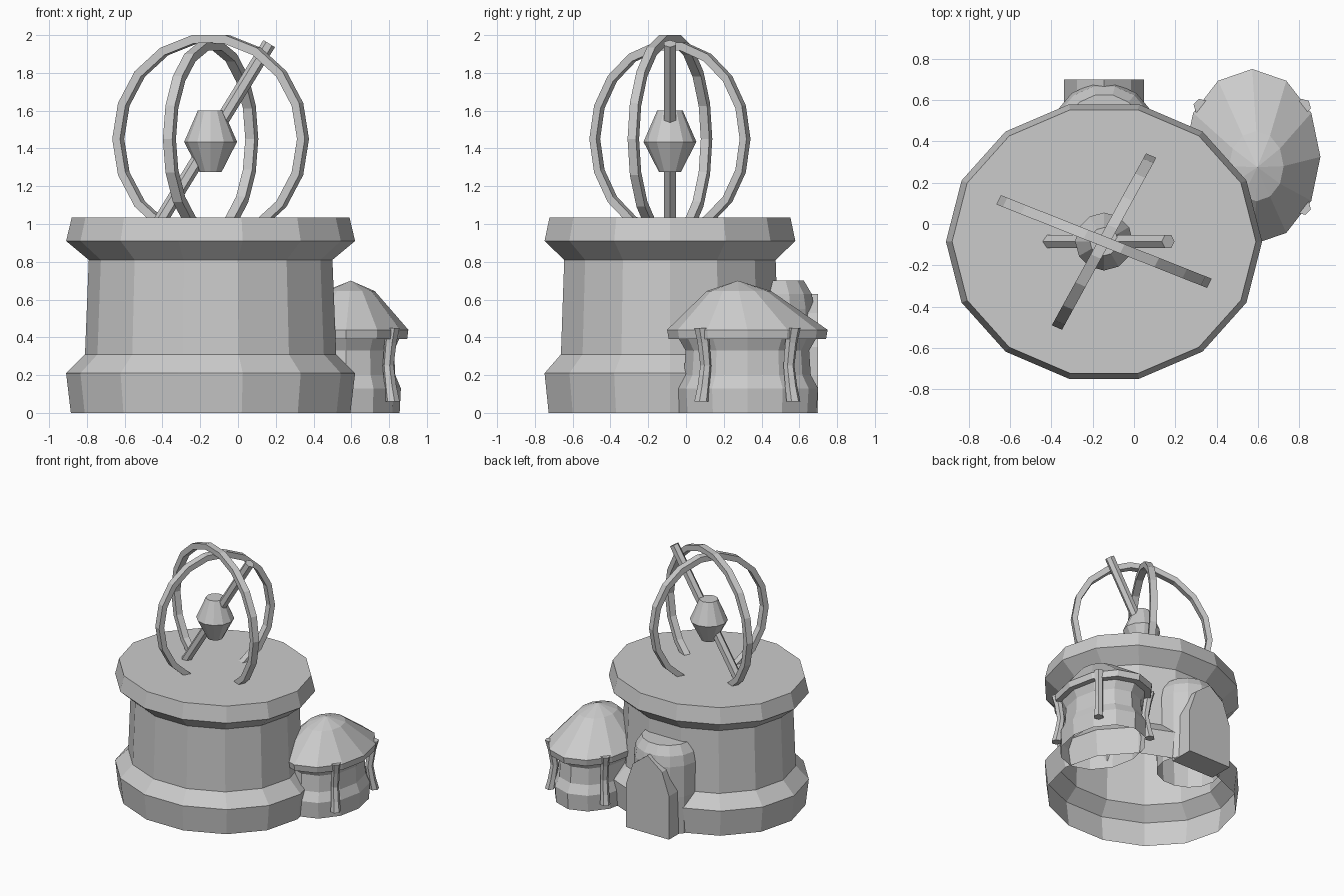
import bpy, bmesh, math
from mathutils import Matrix, Vector

if "Cube" in bpy.data.objects:
    bpy.data.objects.remove(bpy.data.objects["Cube"], do_unlink=True)

stone = bpy.data.materials.new("pale_grey_stone")
stone.use_nodes = True
GREY = (0.6, 0.6, 0.6, 1)
stone.diffuse_color = GREY
stone.node_tree.nodes["Principled BSDF"].inputs["Base Color"].default_value = GREY

TOWER = Vector((-0.145, -0.085, 0))
HUT = Vector((0.572, 0.325, 0))
SQUASH = 0.89
HUB_Z = 1.45


def finish(name, bm, matrix=Matrix()):
    mesh = bpy.data.meshes.new(name)
    bm.transform(matrix)
    bm.to_mesh(mesh)
    bm.free()
    mesh.materials.append(stone)
    obj = bpy.data.objects.new(name, mesh)
    bpy.context.collection.objects.link(obj)
    return obj


def loft(name, rings, sides, centre, sx=1, sy=1, top=True, bottom=False, turn=0):
    """Stack of polygon rings, each (radius, z) or (radius, z, shift_x, shift_y)."""
    bm = bmesh.new()
    loops = []
    for r, z, *shift in rings:
        dx, dy = shift or (0, 0)
        angles = [turn + math.tau * i / sides for i in range(sides)]
        loops.append([bm.verts.new((r * sx * math.cos(a) + dx, r * sy * math.sin(a) + dy, z))
                      for a in angles])
    for lo, hi in zip(loops, loops[1:]):
        for i in range(sides):
            j = (i + 1) % sides
            bm.faces.new((lo[i], lo[j], hi[j], hi[i]))
    if top:
        bm.faces.new(loops[-1])
    if bottom:
        bm.faces.new(loops[0][::-1])
    bmesh.ops.remove_doubles(bm, verts=bm.verts, dist=0.0005)
    return finish(name, bm, Matrix.Translation(centre))


# Main tower, open underneath
loft("tower", [(0.74, 0), (0.765, 0.21), (0.665, 0.31), (0.645, 0.81),
               (0.765, 0.91), (0.735, 1.035)], 14, TOWER, 1, SQUASH)

# Side hut: waisted wall and low conical roof
RX, RY = 0.33, 0.425
loft("hut_wall", [(0.86, 0), (0.88, 0.13), (0.79, 0.2), (0.77, 0.33), (0.85, 0.39)],
     12, HUT, RX, RY, top=False)
loft("hut_roof", [(0.85, 0.39), (0.98, 0.39), (1, 0.44), (0.4, 0.645, 0.02, -0.045),
                  (0.0001, 0.70, 0.025, -0.05)], 12, HUT, RX, RY, top=False)

# Bent struts around the hut
for x_name, sx in (("left", 1), ("right", -1)):
    for y_name, sy in (("back", 1), ("front", -1)):
        out = Vector((sx, sy, 0)) * 0.012
        rings = [(r, z, out.x * k, out.y * k)
                 for r, z, k in ((0.038, 0.06, 1), (0.033, 0.14, 0), (0.03, 0.25, -1),
                                 (0.033, 0.37, 0), (0.038, 0.45, 1))]
        loft(f"hut_strut_{y_name}_{x_name}", rings, 6,
             HUT + Vector((sx * 0.235, sy * 0.232, 0)), bottom=True, turn=math.pi / 4)

# Porch turret at the back
PORCH = Vector((TOWER.x, 0.45, 0))
loft("porch_turret", [(0.24, 0), (0.25, 0.3), (0.25, 0.55), (0.235, 0.63), (0.19, 0.70)],
     14, PORCH, 1, 0.94)

# Pointed door block on the porch
bm = bmesh.new()
half = [(0.193, 0), (0.193, 0.35), (0.13, 0.53)]
outline = half + [(0, 0.63)] + [(-x, z) for x, z in reversed(half)]
face = bm.faces.new([bm.verts.new((x, 0.7, z)) for x, z in outline])
push = bmesh.ops.extrude_face_region(bm, geom=[face])
bmesh.ops.translate(bm, vec=(0, -0.2, 0),
                    verts=[v for v in push["geom"] if isinstance(v, bmesh.types.BMVert)])
bmesh.ops.recalc_face_normals(bm, faces=bm.faces)
finish("porch_door", bm, Matrix.Translation((PORCH.x, 0, 0)))


# Upright hoops, rectangular in section
def hoop(name, radius, angle, sides=18, width=0.055, depth=0.045):
    bm = bmesh.new()
    loops = []
    for i in range(sides):
        a = math.tau * i / sides
        loops.append([bm.verts.new((r * math.cos(a), y, r * math.sin(a)))
                      for r, y in ((radius, -width / 2), (radius, width / 2),
                                   (radius - depth, width / 2), (radius - depth, -width / 2))])
    for i in range(sides):
        a, b = loops[i], loops[(i + 1) % sides]
        for k in range(4):
            m = (k + 1) % 4
            bm.faces.new((a[k], a[m], b[m], b[k]))
    bmesh.ops.recalc_face_normals(bm, faces=bm.faces)
    place = Matrix.Translation(TOWER + Vector((0, 0, HUB_Z)))
    squash = Matrix.Diagonal((1, SQUASH, 1, 1))
    finish(name, bm, place @ squash @ Matrix.Rotation(angle, 4, "Z"))


hoop("outer_hoop", 0.558, math.radians(-24))
hoop("inner_hoop", 0.52, math.radians(64))

# Slanted axle through the hub
axis = Vector((0.31, 0, 0.505))
bm = bmesh.new()
bmesh.ops.create_cone(bm, cap_ends=True, segments=6, radius1=0.036, radius2=0.036,
                      depth=2 * axis.length)
finish("axle", bm, Matrix.Translation(TOWER + Vector((0, 0, HUB_Z)))
       @ axis.to_track_quat("Z", "Y").to_matrix().to_4x4())

# Double-cone hub
loft("hub", [(0.058, 1.275), (0.14, 1.435), (0.068, 1.60)], 12, TOWER, bottom=True)
